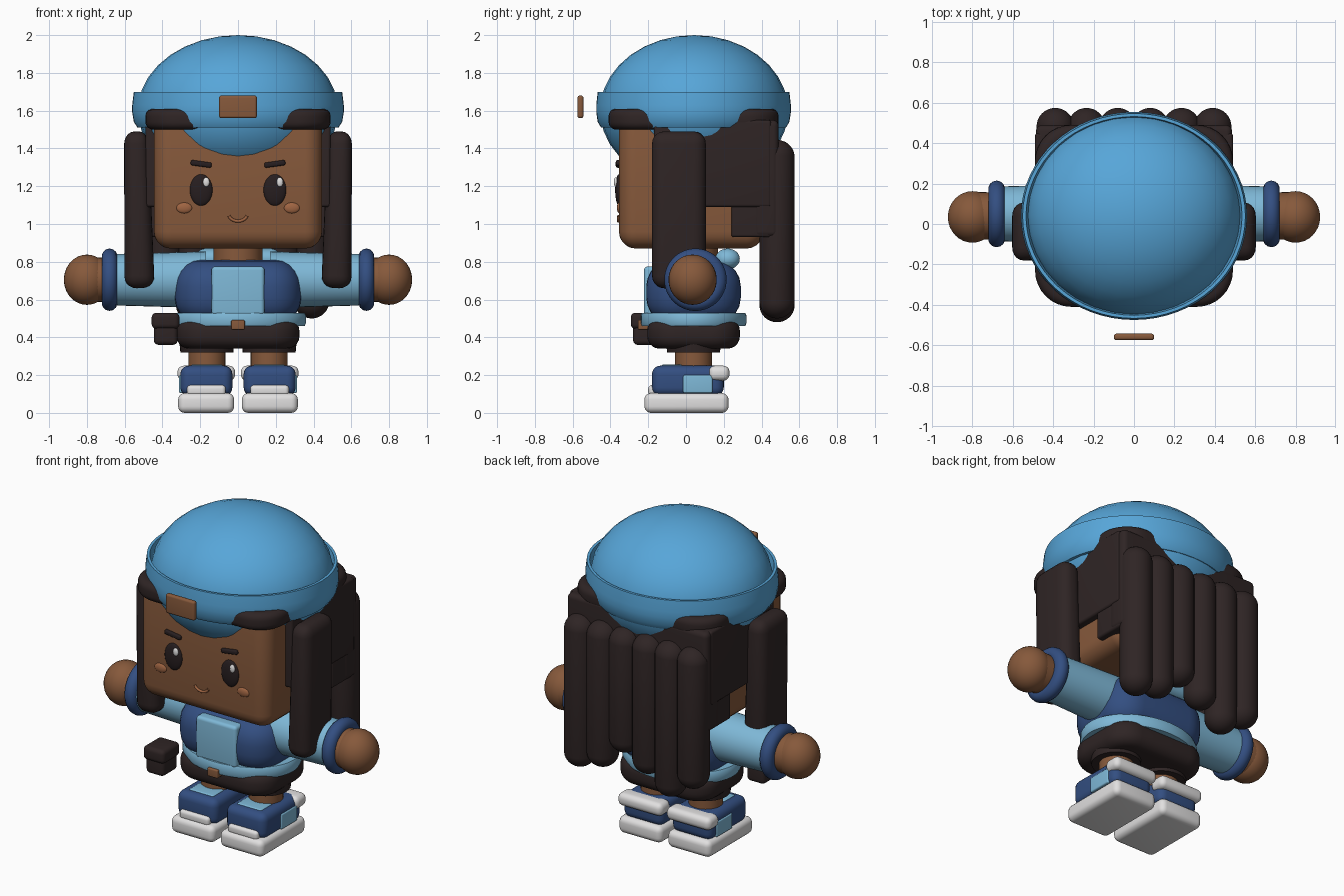
import bpy, bmesh, math
from mathutils import Matrix, Vector

if "Cube" in bpy.data.objects:
    bpy.data.objects.remove(bpy.data.objects["Cube"])


def material(name, rgb):
    m = bpy.data.materials.new(name)
    m.diffuse_color = (*rgb, 1)
    m.use_nodes = True
    m.node_tree.nodes["Principled BSDF"].inputs["Base Color"].default_value = m.diffuse_color
    return m


BLUE = material("hat blue", (0.095, 0.38, 0.69))
SKY = material("light blue", (0.21, 0.48, 0.68))
NAVY = material("navy", (0.033, 0.077, 0.22))
HAIR = material("dark hair", (0.028, 0.018, 0.018))
EYE = material("eye dark", (0.02, 0.013, 0.014))
SKIN = material("brown skin", (0.24, 0.1, 0.044))
BLUSH = material("warm brown", (0.35, 0.13, 0.055))
WHITE = material("white", (0.75, 0.74, 0.74))


def finish(bm, name, mat, loc=(0, 0, 0), rot=(0, 0, 0), angle=35):
    bmesh.ops.recalc_face_normals(bm, faces=bm.faces)
    me = bpy.data.meshes.new(name)
    bm.to_mesh(me)
    bm.free()
    me.materials.append(mat)
    ob = bpy.data.objects.new(name, me)
    bpy.context.collection.objects.link(ob)
    ob.location, ob.rotation_euler = loc, rot
    bpy.ops.object.select_all(action='DESELECT')
    ob.select_set(True)
    bpy.context.view_layer.objects.active = ob
    bpy.ops.object.shade_smooth_by_angle(angle=math.radians(angle))
    return ob


def rbox(name, mat, x, y, z, bevel=0.02, corner=0, rot=(0, 0, 0), taper=1):
    """Rounded box from (min, max) ranges; corner rounds the upright edges first."""
    size = Vector((x[1] - x[0], y[1] - y[0], z[1] - z[0]))
    mid = Vector((sum(x), sum(y), sum(z))) / 2
    bm = bmesh.new()
    bmesh.ops.create_cube(bm, size=1)
    bmesh.ops.scale(bm, vec=size, verts=bm.verts)
    if corner:
        up = [e for e in bm.edges if abs(e.verts[0].co.z - e.verts[1].co.z) > 1e-4]
        bmesh.ops.bevel(bm, geom=up, offset=corner, segments=8, profile=0.5, affect='EDGES')
        edges = [e for e in bm.edges if abs(e.verts[0].co.z - e.verts[1].co.z) < 1e-4]
    else:
        edges = bm.edges[:]
    bmesh.ops.bevel(bm, geom=edges, offset=bevel, segments=5, profile=0.5,
                    affect='EDGES', clamp_overlap=True)
    for v in bm.verts:
        f = 1 + (taper - 1) * (v.co.z / size.z + 0.5)
        v.co.x *= f
    return finish(bm, name, mat, mid, rot)


def ball(name, mat, loc, r, stretch=0, rot=(0, 0, 0)):
    """Ellipsoid, or a capsule along local z when stretched."""
    bm = bmesh.new()
    bmesh.ops.create_uvsphere(bm, u_segments=32, v_segments=17, radius=1)
    bmesh.ops.scale(bm, vec=r, verts=bm.verts)
    for v in bm.verts:
        v.co.z += math.copysign(stretch, v.co.z)
    return finish(bm, name, mat, loc, rot)


def cyl(name, mat, loc, r1, r2, depth, rot=(0, 0, 0)):
    bm = bmesh.new()
    bmesh.ops.create_cone(bm, cap_ends=True, segments=32, radius1=r1, radius2=r2, depth=depth)
    return finish(bm, name, mat, loc, rot)


def ring(name, mat, loc, profile, sx=1, sy=1, rot=(0, 0, 0)):
    """Closed (radius, z) profile spun round z."""
    bm = bmesh.new()
    n = 64
    loops = []
    for i in range(n):
        a = 2 * math.pi * i / n
        loops.append([bm.verts.new((r * math.cos(a) * sx, r * math.sin(a) * sy, z))
                      for r, z in profile])
    m = len(profile)
    for i in range(n):
        p, q = loops[i], loops[(i + 1) % n]
        for j in range(m):
            k = (j + 1) % m
            bm.faces.new((p[j], q[j], q[k], p[k]))
    return finish(bm, name, mat, loc, rot, 50)


def circle(major, rr, rz, n=14):
    return [(major + rr * math.cos(2 * math.pi * i / n), rz * math.sin(2 * math.pi * i / n))
            for i in range(n)]


# Hat: dome, rolled brim and loose front patch
ball("hat_dome", BLUE, (0, 0.043, 1.6), (0.53, 0.498, 0.4))
brim = [(0.90, 0), (0.95, 0), (0.985, 0.03), (1, 0.08), (1, 0.12), (0.985, 0.19),
        (0.955, 0.19), (0.93, 0.12), (0.90, 0.06)]
ring("hat_brim", BLUE, (0, 0.04, 1.51), brim, 0.56, 0.515)
rbox("hat_patch", SKIN, (-0.1, 0.1), (-0.575, -0.543), (1.56, 1.68), 0.013)

# Head and neck
rbox("head", SKIN, (-0.445, 0.445), (-0.355, 0.41), (0.87, 1.6), 0.12, 0.09)
cyl("neck", SKIN, (0, 0.04, 0.84), 0.13, 0.13, 0.14)

# Hair: crown, side panels, back panel, side locks, back locks
rbox("hair_crown", HAIR, (-0.49, 0.49), (-0.41, 0.49), (1.5, 1.61), 0.04, 0.18)
rbox("hair_back", HAIR, (-0.485, 0.485), (0.36, 0.49), (0.93, 1.55), 0.03)
for s, side in ((-1, "right"), (1, "left")):
    def xr(a, b):
        return tuple(sorted((s * a, s * b)))
    rbox(f"hair_panel_{side}", HAIR, xr(0.42, 0.49), (-0.17, 0.45), (1.09, 1.55), 0.015)
    rbox(f"hair_nape_{side}", HAIR, xr(0.40, 0.48), (0.24, 0.45), (0.93, 1.2), 0.015)
    rbox(f"side_lock_{side}", HAIR, xr(0.45, 0.61), (-0.18, 0.105), (0.66, 1.49),
         0.065, rot=(0, s * 0.022, 0), taper=0.8)
for x, bottom in ((0.39, 0.5), (0.235, 0.54), (0.08, 0.67), (-0.08, 0.58),
                  (-0.235, 0.48), (-0.39, 0.57)):
    ball("back_lock", HAIR, (x, 0.482, (1.445 + bottom) / 2), (0.093, 0.093, 0.09),
         (1.445 - bottom) / 2 - 0.09)

# Face
for s in (-1, 1):
    ball("eye", EYE, (s * 0.195, -0.355, 1.18), (0.06, 0.02, 0.083))
    ball("eye_glint", WHITE, (s * 0.195 + 0.027, -0.372, 1.222), (0.017, 0.01, 0.025))
    rbox("eyebrow", EYE, (s * 0.195 - 0.056, s * 0.195 + 0.056), (-0.372, -0.34),
         (1.304, 1.332), 0.01, rot=(0, -s * 0.14, 0))
    ball("cheek", BLUSH, (s * 0.285, -0.352, 1.085), (0.042, 0.014, 0.029))
# Smile: a thin bent tube
curve = bpy.data.curves.new("smile", 'CURVE')
curve.dimensions = '3D'
curve.bevel_depth = 0.008
spline = curve.splines.new('POLY')
spline.points.add(10)
for i, p in enumerate(spline.points):
    a = math.pi * (1.1 + 0.8 * i / 10)
    p.co = (0.05 * math.cos(a), -0.357, 1.055 + 0.04 * math.sin(a), 1)
curve.materials.append(BLUSH)
bpy.context.collection.objects.link(bpy.data.objects.new("smile", curve))

# Torso, chest panel, hood roll, belt and trousers
rbox("torso", NAVY, (-0.335, 0.335), (-0.21, 0.29), (0.47, 0.81), 0.14, 0.17)
rbox("chest_panel", SKY, (-0.14, 0.14), (-0.222, -0.12), (0.515, 0.775), 0.02)
ball("hood_roll", SKY, (0, 0.22, 0.815), (0.055, 0.065, 0.06), 0.17, (0, math.pi / 2, 0))
ring("belt", SKY, (0, 0.04, 0.495),
     [(0.75, -0.035), (0.98, -0.035), (1, -0.02), (1, 0.02), (0.98, 0.035), (0.75, 0.035)],
     0.36, 0.28)
rbox("buckle", SKIN, (-0.036, 0.036), (-0.255, -0.2), (0.44, 0.492), 0.008)
rbox("trousers", HAIR, (-0.325, 0.325), (-0.205, 0.285), (0.34, 0.5), 0.065, 0.15)
rbox("pouch", HAIR, (-0.445, -0.32), (-0.28, -0.13), (0.36, 0.5), 0.025)
rbox("pouch_flap", HAIR, (-0.457, -0.31), (-0.292, -0.12), (0.445, 0.53), 0.025)

for s, side in ((-1, "right"), (1, "left")):
    turn = (0, s * math.pi / 2, 0)

    def xr(a, b):
        return tuple(sorted((s * a, s * b)))
    # Arm
    cyl(f"sleeve_{side}", SKY, (s * 0.43, 0.05, 0.705), 0.15, 0.135, 0.52, turn)
    ring(f"cuff_{side}", NAVY, (s * 0.68, 0.05, 0.705), circle(0.122, 0.043, 0.042), rot=turn)
    cyl(f"wrist_{side}", SKIN, (s * 0.74, 0.04, 0.705), 0.115, 0.12, 0.14, turn)
    ball(f"hand_{side}", SKIN, (s * 0.8, 0.035, 0.705), (0.122, 0.128, 0.133))
    # Leg
    cyl(f"trouser_cuff_{side}", HAIR, (s * 0.165, 0.04, 0.37), 0.14, 0.15, 0.1)
    cyl(f"leg_{side}", SKIN, (s * 0.165, 0.04, 0.27), 0.098, 0.098, 0.16)
    # Shoe
    rbox(f"sole_{side}", WHITE, xr(0.02, 0.317), (-0.22, 0.225), (0, 0.105), 0.035)
    rbox(f"shoe_{side}", NAVY, xr(0.03, 0.305), (-0.18, 0.2), (0.09, 0.25), 0.045)
    rbox(f"toe_cap_{side}", WHITE, xr(0.065, 0.27), (-0.2, -0.1), (0.09, 0.147), 0.02)
    rbox(f"heel_{side}", WHITE, xr(0.015, 0.32), (0.12, 0.23), (0.17, 0.25), 0.033)
    rbox(f"side_patch_{side}", SKY, xr(0.27, 0.312), (-0.015, 0.14), (0.105, 0.2), 0.008)
    rbox(f"tongue_{side}", SKY, xr(0.08, 0.25), (-0.13, -0.02), (0.2, 0.256), 0.01)
